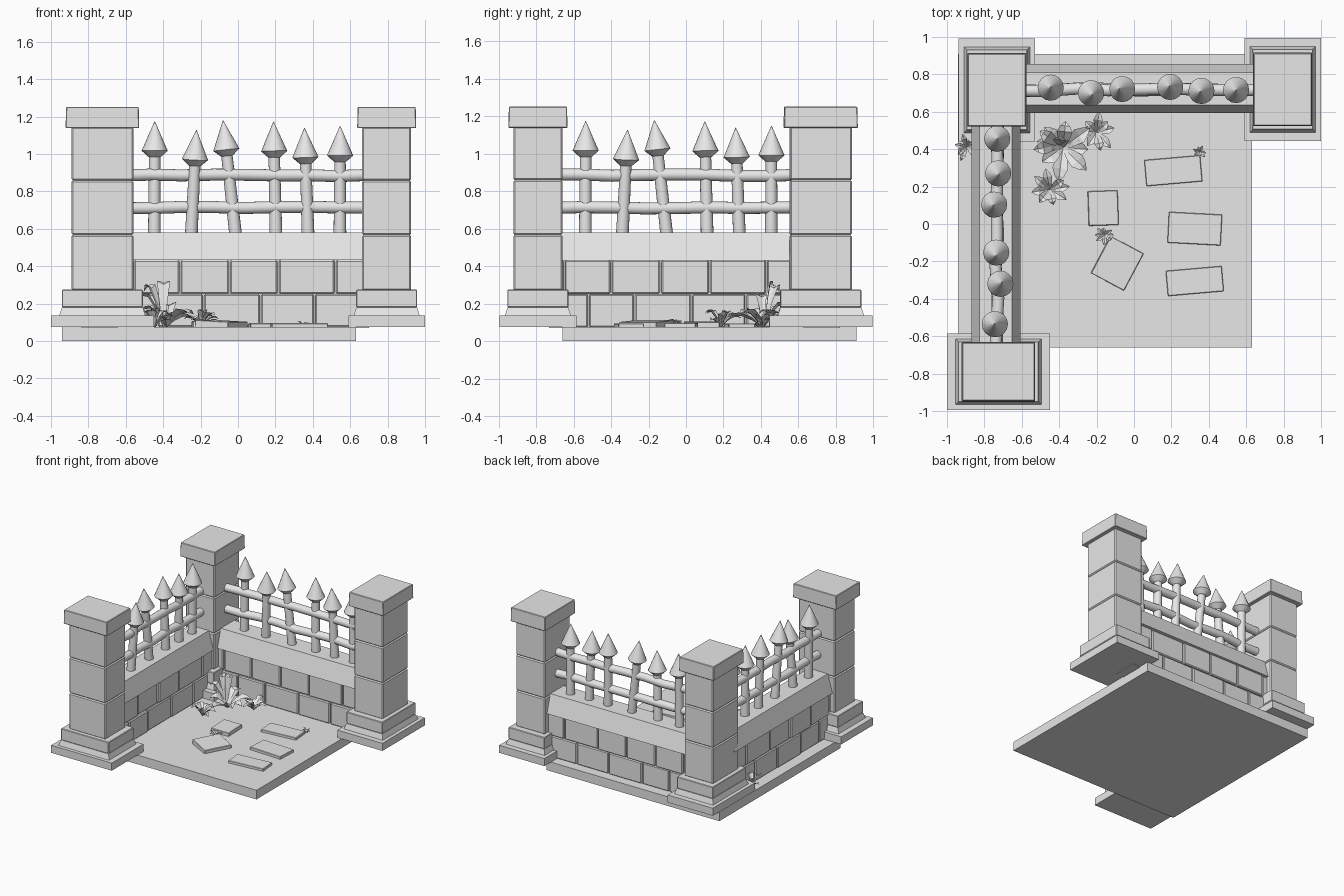
import bpy, bmesh, math, random
from mathutils import Vector, Matrix

random.seed(4)
if "Cube" in bpy.data.objects:
    bpy.data.objects.remove(bpy.data.objects["Cube"], do_unlink=True)

grey = bpy.data.materials.new("plain_grey")
grey.use_nodes = True
grey.diffuse_color = (0.8, 0.8, 0.8, 1)
grey.node_tree.nodes["Principled BSDF"].inputs["Base Color"].default_value = (0.8, 0.8, 0.8, 1)


def finish(name, bm, smooth=False, place=None):
    bmesh.ops.recalc_face_normals(bm, faces=bm.faces)
    mesh = bpy.data.meshes.new(name)
    bm.to_mesh(mesh)
    bm.free()
    mesh.materials.append(grey)
    ob = bpy.data.objects.new(name, mesh)
    bpy.context.collection.objects.link(ob)
    if place:
        ob.matrix_world = place
    if smooth:
        bpy.ops.object.select_all(action="DESELECT")
        ob.select_set(True)
        bpy.context.view_layer.objects.active = ob
        bpy.ops.object.shade_smooth_by_angle(angle=math.radians(35))
    return ob


def block(bm, lo, hi, bevel=0.0, taper=(0, 0), turn=None):
    """Box between two corners; taper pulls in the top, bevel trims the edges."""
    lo, hi = Vector(lo), Vector(hi)
    part = bmesh.new()
    bmesh.ops.create_cube(part, size=1)
    for v in part.verts:
        top = v.co.z > 0
        size = hi - lo
        if top:
            size -= Vector((2 * taper[0], 2 * taper[1], 0))
        v.co = Vector((v.co.x * size.x, v.co.y * size.y, v.co.z * size.z))
    if bevel:
        bmesh.ops.bevel(part, geom=part.edges[:], offset=bevel, segments=1, affect="EDGES")
    part.transform(Matrix.Translation((lo + hi) / 2) @ (turn or Matrix()))
    temp = bpy.data.meshes.new("temp")
    part.to_mesh(temp)
    part.free()
    bm.from_mesh(temp)
    bpy.data.meshes.remove(temp)


def tube(bm, path, radii, sides=16):
    """Round tube through points, with a radius at each one."""
    rings = []
    for i, p in enumerate(path):
        along = (path[min(i + 1, len(path) - 1)] - path[max(i - 1, 0)]).normalized()
        side = along.cross(Vector((0, 1, 0))).normalized()
        up = side.cross(along)
        rings.append([bm.verts.new(p + radii[i] * (math.cos(a) * side + math.sin(a) * up))
                      for a in (math.tau * k / sides for k in range(sides))])
    for a, b in zip(rings, rings[1:]):
        for k in range(sides):
            n = (k + 1) % sides
            bm.faces.new((a[k], a[n], b[n], b[k]))
    bm.faces.new(rings[0])
    bm.faces.new(rings[-1])


# Ground slab
bm = bmesh.new()
block(bm, (-0.94, -0.66, 0), (0.63, 0.91, 0.075))
finish("ground_slab", bm)


# Stone pillars: foot plate, plinth, three shaft blocks and a cap
def pillar(name, x, y, long_x):
    bm = bmesh.new()

    def tier(a, b, z0, z1, bevel=0.0, taper=0.0):
        if not long_x:
            a, b = b, a
        block(bm, (x - a, y - b, z0), (x + a, y + b, z1), bevel, (taper, taper))

    tier(0.275, 0.205, 0.075, 0.137)
    tier(0.23, 0.176, 0.137, 0.18, taper=0.014)
    tier(0.216, 0.163, 0.18, 0.275, 0.004)
    for z0, z1 in ((0.27, 0.567), (0.567, 0.859), (0.859, 1.145)):
        tier(0.165, 0.131, z0, z1, 0.008)
    tier(0.197, 0.158, 1.138, 1.252, 0.004, 0.003)
    finish(name, bm)


pillar("corner_pillar", -0.733, 0.717, False)
pillar("left_pillar", 0.795, 0.72, False)
pillar("front_pillar", -0.725, -0.79, True)


# One stretch of wall and fence, used for the back and again turned for the side
def wall_and_fence(side, place):
    # brick courses around a recessed core
    bm = bmesh.new()
    block(bm, (-0.64, 0.628, 0.07), (0.7, 0.822, 0.45))
    courses = ((0.075, 0.25, (-0.64, -0.43, -0.185, 0.12, 0.41, 0.7)),
               (0.253, 0.432, (-0.64, -0.56, -0.31, -0.045, 0.215, 0.52, 0.7)))
    for z0, z1, joints in courses:
        for a, b in zip(joints, joints[1:]):
            d = random.uniform(-0.006, 0.006)
            block(bm, (a + 0.004, 0.611 + d, z0), (b - 0.004, 0.838 + d, z1), 0.007)
    finish(side + "_brick_wall", bm, place=place)

    # sloping coping stone
    bm = bmesh.new()
    block(bm, (-0.64, 0.593, 0.432), (0.7, 0.855, 0.58), 0, (0, 0.044))
    finish(side + "_coping", bm, place=place)

    # gently wavering rails
    bm = bmesh.new()
    for z in (0.713, 0.885):
        path = [Vector((-0.64 + 0.168 * i, 0.718 + random.uniform(-0.008, 0.008),
                        z + random.uniform(-0.005, 0.005))) for i in range(9)]
        tube(bm, path, [0.032] * len(path))
    finish(side + "_rails", bm, True, place)

    # leaning pickets: foot x, tip x, tip y, tip height
    bm = bmesh.new()
    spikes = bmesh.new()
    for x0, x1, y1, z1 in ((-0.447, -0.445, 0.732, 1.175), (-0.25, -0.222, 0.692, 1.128),
                           (-0.012, -0.08, 0.722, 1.18), (0.203, 0.19, 0.737, 1.173),
                           (0.375, 0.355, 0.708, 1.14), (0.545, 0.546, 0.715, 1.15)):
        foot, tip = Vector((x0, 0.72, 0.56)), Vector((x1, y1, z1))
        lean = (tip - foot).normalized()
        tube(bm, [foot, tip - 0.16 * lean], [0.034, 0.03])
        tube(spikes, [tip - d * lean for d in (0.192, 0.158, 0)], [0.032, 0.07, 0.001])
    finish(side + "_pickets", bm, True, place)
    finish(side + "_picket_spikes", spikes, True, place)


wall_and_fence("back", Matrix())
wall_and_fence("side", Matrix.Translation((-0.015, -0.09, 0)) @ Matrix.Rotation(math.pi / 2, 4, "Z"))

# Paving stones: centre, size, top height, turn, tilt
bm = bmesh.new()
for x, y, w, d, top, turn, tilt in ((0.21, 0.285, 0.3, 0.14, 0.095, 5, 0),
                                    (0.325, -0.025, 0.285, 0.165, 0.097, -3, 0),
                                    (0.325, -0.305, 0.3, 0.135, 0.095, 5, 0),
                                    (-0.165, 0.085, 0.16, 0.185, 0.105, 2, 1),
                                    (-0.09, -0.21, 0.2, 0.225, 0.108, -28, 3)):
    rot = Matrix.Rotation(math.radians(turn), 4, "Z") @ Matrix.Rotation(math.radians(tilt), 4, "Y")
    block(bm, (x - w / 2, y - d / 2, 0.06), (x + w / 2, y + d / 2, top), 0.003, turn=rot)
finish("paving_stones", bm)


# Leafy plants made of folded, arching leaves
def leaf(bm, root, angle, reach, rise, width):
    out = Vector((math.cos(angle), math.sin(angle), 0))
    across = Vector((-out.y, out.x, 0))
    rows = []
    for t, w in ((0, 0.15), (0.3, 0.7), (0.6, 1), (0.82, 0.6), (1, 0.02)):
        mid = root + out * reach * t + Vector((0, 0, rise * math.sin(t * 2.1)))
        fold = Vector((0, 0, 0.25 * width * w))
        rows.append([bm.verts.new(p) for p in (mid - across * width * w / 2 + fold, mid,
                                               mid + across * width * w / 2 + fold)])
    for a, b in zip(rows, rows[1:]):
        for k in (0, 1):
            bm.faces.new((a[k], a[k + 1], b[k + 1], b[k]))


def plant(name, x, y, count, reach, rise, width):
    bm = bmesh.new()
    for i in range(count):
        angle = math.tau * i / count + random.uniform(-0.25, 0.25)
        leaf(bm, Vector((x, y, 0.074)), angle, reach * random.uniform(0.75, 1.05),
             rise * random.uniform(0.5, 1.1), width)
    finish(name, bm)


plant("large_plant", -0.38, 0.41, 8, 0.18, 0.11, 0.085)
plant("back_plant", -0.2, 0.49, 8, 0.11, 0.08, 0.05)
plant("side_plant", -0.45, 0.185, 8, 0.11, 0.08, 0.05)
plant("outer_plant", -0.895, 0.41, 7, 0.08, 0.1, 0.03)
plant("paving_tuft_left", 0.35, 0.385, 7, 0.04, 0.03, 0.016)
plant("paving_tuft_middle", -0.155, -0.06, 8, 0.055, 0.04, 0.024)

# Tall upright leaves behind the large plant
bm = bmesh.new()
for angle, reach, rise in ((2.5, 0.13, 0.22), (1.5, 0.05, 0.24), (3.3, 0.14, 0.17)):
    leaf(bm, Vector((-0.4, 0.42, 0.074)), angle, reach, rise, 0.07)
finish("tall_leaves", bm)
